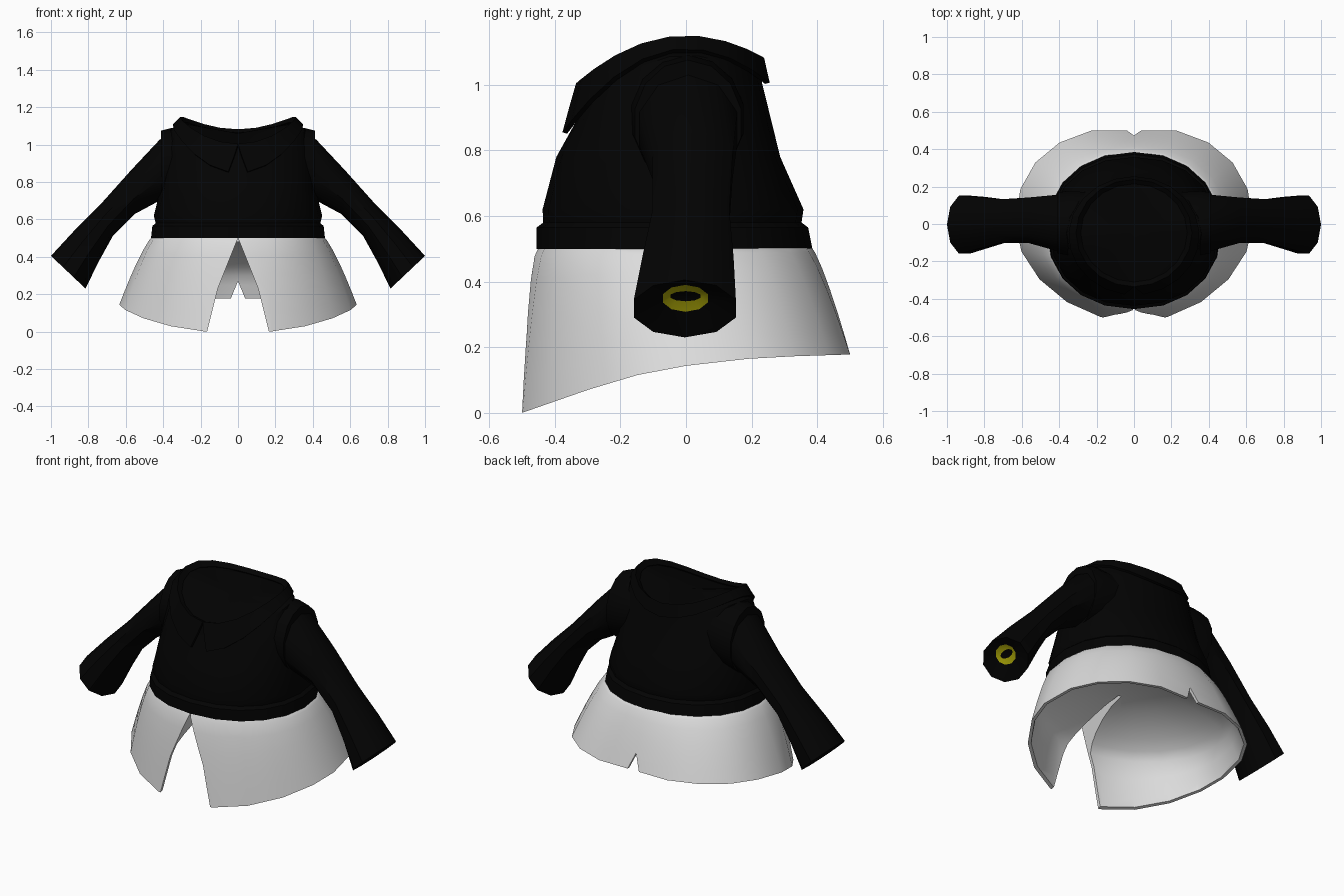
import bpy, bmesh, math
from mathutils import Vector

if "Cube" in bpy.data.objects:
    bpy.data.objects.remove(bpy.data.objects["Cube"])


def material(name, rgb):
    m = bpy.data.materials.new(name)
    m.diffuse_color = (*rgb, 1)
    m.use_nodes = True
    m.node_tree.nodes["Principled BSDF"].inputs["Base Color"].default_value = m.diffuse_color
    return m


BLACK = material("black cloth", (0.0008, 0.0008, 0.0008))
WHITE = material("white cloth", (0.72, 0.72, 0.72))
GOLD = material("gold lining", (0.47, 0.44, 0.003))


def finish(bm, name, mats, angle=40, thickness=0, cutters=()):
    bmesh.ops.remove_doubles(bm, verts=bm.verts[:], dist=0.0005)
    bmesh.ops.recalc_face_normals(bm, faces=bm.faces[:])
    me = bpy.data.meshes.new(name)
    bm.to_mesh(me)
    bm.free()
    ob = bpy.data.objects.new(name, me)
    bpy.context.collection.objects.link(ob)
    for m in mats:
        me.materials.append(m)
    bpy.ops.object.select_all(action='DESELECT')
    ob.select_set(True)
    bpy.context.view_layer.objects.active = ob
    if thickness:
        mod = ob.modifiers.new("thickness", 'SOLIDIFY')
        mod.thickness = thickness
        mod.offset = -1
        bpy.ops.object.modifier_apply(modifier=mod.name)
    for c in cutters:
        mod = ob.modifiers.new("cut", 'BOOLEAN')
        mod.operation = 'DIFFERENCE'
        mod.solver = 'EXACT'
        mod.object = c
        bpy.ops.object.modifier_apply(modifier=mod.name)
        bpy.data.objects.remove(c)
    bpy.ops.object.shade_smooth_by_angle(angle=math.radians(angle))
    return ob


def skin(bm, rows, closed):
    """Join rows of points with quads; returns the vertices and the faces row by row."""
    vs = [[bm.verts.new(p) for p in r] for r in rows]
    n = len(vs[0])
    out = []
    for a, b in zip(vs, vs[1:]):
        out.append([bm.faces.new((a[i], a[(i + 1) % n], b[(i + 1) % n], b[i]))
                    for i in range(n if closed else n - 1)])
    return vs, out


def cap_across(bm, ring):
    """Close a ring with strips running from left to right."""
    n = len(ring)
    for i in range(n // 2):
        quad = (ring[i], ring[i + 1], ring[-(i + 1)], ring[-i])
        bm.faces.new(list(dict.fromkeys(quad)))


def oval(phi, a, y0, y1, power=1.0):
    """Point on an oval; phi runs from the front (0) to the back (pi)."""
    s, c = math.sin(phi), math.cos(phi)
    x = a * math.copysign(abs(s) ** power, s)
    y = (y0 + y1) / 2 - (y1 - y0) / 2 * math.copysign(abs(c) ** power, c)
    return x, y


def rim_z(y):
    return 1.15 - (1.3 if y < 0 else 1.2) * y * y


def edge_z(y):
    return 1.11 - (1.8 if y < 0 else 1.6) * y * y


# Torso with waistband, closed at the neck
N = 20
angles = [2 * math.pi * i / N for i in range(N)]
rows = []
for z, a, y0, y1 in [(0.5, .465, -.455, .385), (0.565, .458, -.455, .372),
                     (0.58, .44, -.435, .352), (0.62, .45, -.437, .358),
                     (0.78, .41, -.395, .287)]:
    rows.append([(*oval(p, a, y0, y1, .93), z) for p in angles])
for a, y0, y1, fz, drop in [(.36, -.335, .232, edge_z, .02),
                            (.295, -.315, .222, rim_z, .035)]:
    ring = [oval(p, a, y0, y1) for p in angles]
    rows.append([(x, y, fz(y) - drop) for x, y in ring])
bm = bmesh.new()
vs, _ = skin(bm, rows, True)
bm.faces.new(vs[0])
neck = bm.verts.new((0, -.04, 1.06))
for i in range(N):
    bm.faces.new((vs[-1][i], vs[-1][(i + 1) % N], neck))
finish(bm, "torso", [BLACK], 35)

# Folded collar with a notch at the front
bm = bmesh.new()
for s in (1, -1):
    rows = []
    for k in range(4):
        row = []
        for i in range(11):
            p = math.pi * i / 10
            if k == 0:      # inner lip
                x, y = oval(p, .285, -.31, .215)
                z = rim_z(y) - .03
            else:           # rim down to the lower edge
                f = (k - 1) / 2
                p = p + .15 * f * (1 - i / 10)
                rx, ry = oval(p, .31, -.335, .238)
                ex, ey = oval(p, .35, -.38, .255)
                x, y = rx + (ex - rx) * f, ry + (ey - ry) * f
                z = rim_z(ry) + (edge_z(ey) - rim_z(ry)) * f
            row.append((s * x, y, z))
        rows.append(row)
    skin(bm, rows, False)
finish(bm, "collar", [BLACK], 35, .015)

# Flared skirt: solid shell, domed hollow below, slit at front, notched at back
HEM = [(-.5, 0), (-.3, .07), (-.15, .115), (.05, .153), (.25, .17), (.5, .178)]
TOP, CEILING = .508, .3


def hem_z(y):
    for (a, za), (b, zb) in zip(HEM, HEM[1:]):
        if y <= b:
            return za + (zb - za) * max(0, y - a) / (b - a)
    return HEM[-1][1]


def skirt_point(phi, t, inset=0):
    tx, ty = oval(phi, .457, -.447, .38, .93)
    bx, by = oval(phi, .635, -.525, .525, 1.08 if math.cos(phi) > 0 else .88)
    by = min(by, .5)
    f = t ** (.78 - .2 * max(0, math.cos(phi)))
    x, y = tx + (bx - tx) * f, ty + (by - ty) * f
    r = math.hypot(x, y)
    k = (r - inset) / r
    return x * k, y * k, TOP + (hem_z(by) - TOP) * t


def cavity_point(phi, u):
    drop = TOP - skirt_point(phi, 1)[2]
    t0 = (TOP - CEILING) / drop
    x, y, z = skirt_point(phi, t0 + (1.1 - t0) * max(u, 0), .018)
    if u < 0:               # dome above the wall
        k = 1 + u
        x, y, z = x * k, y * k, CEILING + .19 * (1 - k * k) ** .8
    return x, y, z


def shell(point, steps):
    bm = bmesh.new()
    vs, _ = skin(bm, [[point(p, t) for p in angles] for t in steps], True)
    cap_across(bm, vs[0])
    cap_across(bm, vs[-1])
    return bm


def wedge(half, y0, y1, name):
    """Prism along y from a mirrored half profile of (x, z)."""
    prof = half + [(-x, z) for x, z in reversed(half) if x > 0]
    bm = bmesh.new()
    vs, _ = skin(bm, [[(x, y, z) for x, z in prof] for y in (y0, y1)], True)
    bm.faces.new(vs[0])
    bm.faces.new(vs[1])
    ob = finish(bm, name, [WHITE])
    ob.hide_render = True
    return ob


cavity = finish(shell(cavity_point, [-.8, -.55, -.35, -.2, -.08, 0, .33, .66, 1]),
                "hollow_cutter", [WHITE])
cavity.hide_render = True
slit = wedge([(0, .5), (.108, .23), (.19, -.1)], -1, -.12, "slit_cutter")
notch = wedge([(0, .27), (.07, .1)], .25, 1, "notch_cutter")
finish(shell(skirt_point, [0, .06, .2, .4, .6, .8, 1]), "skirt", [WHITE], 50,
       cutters=[cavity, slit, notch])


def tilted_ring(s, top, bottom, y0, y1, n=10):
    """Oval ring spanning two points in the xz plane."""
    t, b = Vector((top[0], 0, top[1])), Vector((bottom[0], 0, bottom[1]))
    c, h = (t + b) / 2, (t - b) / 2
    out = []
    for i in range(n):
        p = 2 * math.pi * i / n
        v = c + h * math.cos(p)
        out.append((s * v.x, (y0 + y1) / 2 + (y1 - y0) / 2 * math.sin(p), v.z))
    return out


for s, side in ((1, "right"), (-1, "left")):
    # Armhole band around the shoulder
    bm = bmesh.new()
    rows = [tilted_ring(s, (.25, 1.09), (.25, .74), -.17, .175, 14),
            tilted_ring(s, (.35, 1.09), (.37, .70), -.17, .18, 14),
            tilted_ring(s, (.412, 1.075), (.412, .69), -.16, .172, 14)]
    vs, _ = skin(bm, rows, True)
    bm.faces.new(vs[0])
    bm.faces.new(vs[-1])
    finish(bm, side + "_armhole", [BLACK], 35)

    # Sleeve, with a gold ring sunk into the cuff
    bm = bmesh.new()
    rows = [tilted_ring(s, (.36, 1.06), (.36, .70), -.15, .165),
            tilted_ring(s, (.42, 1.025), (.42, .70), -.15, .163),
            tilted_ring(s, (.57, .865), (.55, .63), -.108, .148),
            tilted_ring(s, (.74, .675), (.67, .51), -.108, .138),
            tilted_ring(s, (.88, .535), (.75, .365), -.14, .152),
            tilted_ring(s, (1.0, .405), (.815, .23), -.167, .16),
            tilted_ring(s, (.948, .39), (.868, .308), -.074, .07),
            tilted_ring(s, (.918, .371), (.886, .34), -.05, .047)]
    vs, faces = skin(bm, rows, True)
    bm.faces.new(vs[0])
    bm.faces.new(vs[-1])
    for f in faces[-1]:
        f.material_index = 1
    finish(bm, side + "_sleeve", [BLACK, GOLD], 40)
